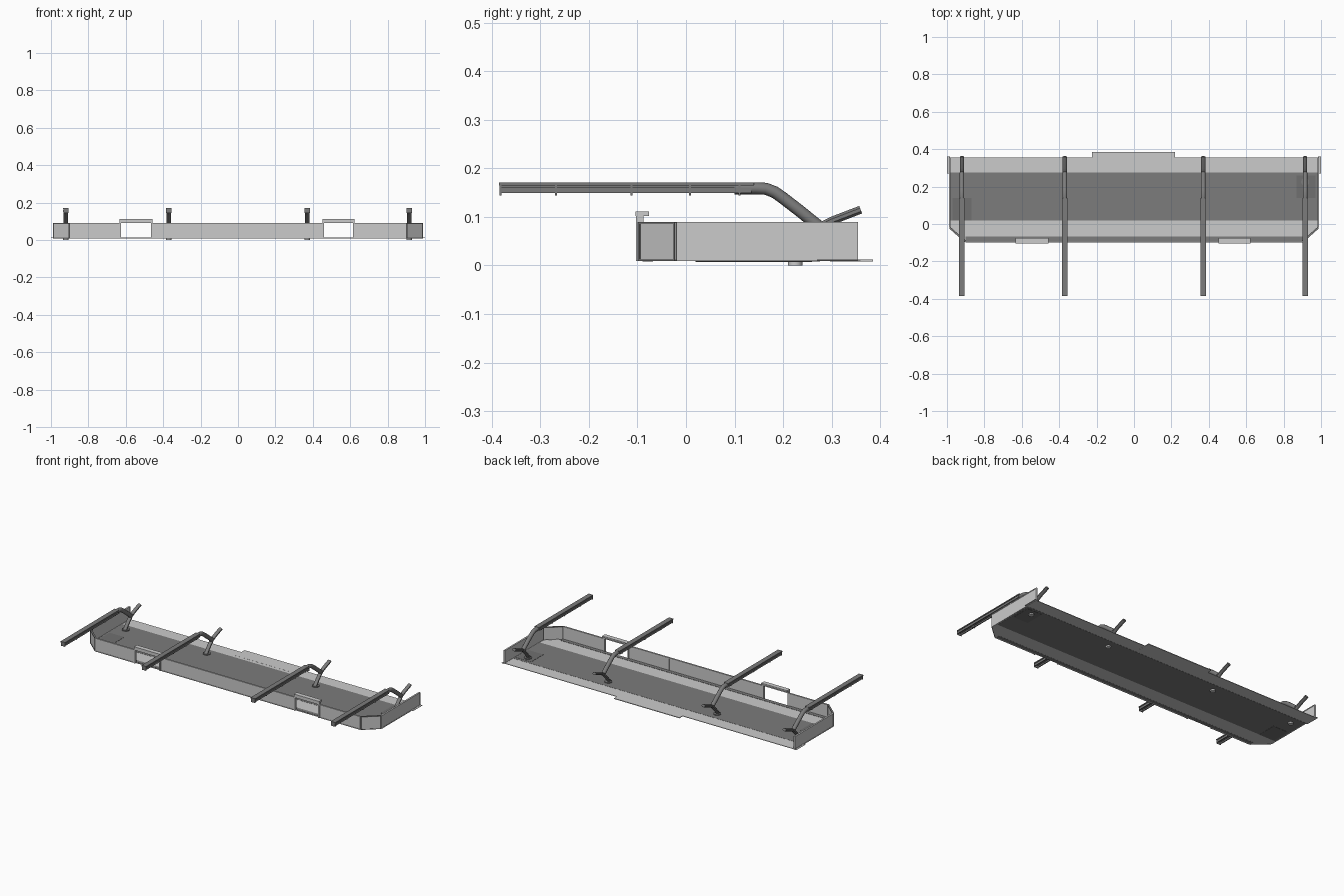
import bpy, bmesh, math
from mathutils import Vector, Matrix

if "Cube" in bpy.data.objects:
    bpy.data.objects.remove(bpy.data.objects["Cube"])


def paint(name, v):
    m = bpy.data.materials.new(name)
    m.diffuse_color = (v, v, v, 1)
    m.use_nodes = True
    m.node_tree.nodes["Principled BSDF"].inputs["Base Color"].default_value = m.diffuse_color
    return m


DARK = paint("dark_metal", 0.2)
HATCH = paint("hatch_metal", 0.16)


def finish(bm, name, smooth=False, mat=None):
    bmesh.ops.recalc_face_normals(bm, faces=bm.faces)
    me = bpy.data.meshes.new(name)
    bm.to_mesh(me)
    bm.free()
    if mat:
        me.materials.append(mat)
    ob = bpy.data.objects.new(name, me)
    bpy.context.collection.objects.link(ob)
    if smooth:
        bpy.context.view_layer.objects.active = ob
        ob.select_set(True)
        bpy.ops.object.shade_smooth_by_angle(angle=math.radians(40))
        ob.select_set(False)
    return ob


def add_box(bm, x0, x1, y0, y1, z0, z1):
    m = Matrix.Translation(((x0 + x1) / 2, (y0 + y1) / 2, (z0 + z1) / 2))
    m = m @ Matrix.Diagonal((x1 - x0, y1 - y0, z1 - z0, 1))
    bmesh.ops.create_cube(bm, size=1, matrix=m)


def box(name, *dims, mat=None):
    bm = bmesh.new()
    add_box(bm, *dims)
    return finish(bm, name, mat=mat)


def prism(name, outline, z0, z1):
    bm = bmesh.new()
    f = bm.faces.new([bm.verts.new((x, y, z0)) for x, y in outline])
    ext = bmesh.ops.extrude_face_region(bm, geom=[f])
    vs = [g for g in ext["geom"] if isinstance(g, bmesh.types.BMVert)]
    bmesh.ops.translate(bm, verts=vs, vec=(0, 0, z1 - z0))
    return finish(bm, name)


def bar(bm, p, q, z0, z1, t):
    """Upright slab of thickness t running from p to q in plan."""
    p, q = Vector(p), Vector(q)
    d, c = q - p, (p + q) / 2
    m = Matrix.Translation((c.x, c.y, (z0 + z1) / 2))
    m = m @ Matrix.Rotation(math.atan2(d.y, d.x), 4, "Z")
    m = m @ Matrix.Diagonal((d.length, t, z1 - z0, 1))
    bmesh.ops.create_cube(bm, size=1, matrix=m)


def sweep(name, x, path, rx, rz, sides=10):
    """Tube following (y, z) points in the plane of constant x."""
    bm = bmesh.new()
    pts = [Vector((0, y, z)) for y, z in path]
    rings = []
    for i, p in enumerate(pts):
        t = (pts[min(i + 1, len(pts) - 1)] - pts[max(i - 1, 0)]).normalized()
        n = Vector((0, -t.z, t.y))
        ring = []
        for k in range(sides):
            a = 2 * math.pi * (k + 0.5) / sides
            ring.append(bm.verts.new(p + n * math.sin(a) * rz + Vector((x + math.cos(a) * rx, 0, 0))))
        rings.append(ring)
    for a, b in zip(rings, rings[1:]):
        for k in range(sides):
            j = (k + 1) % sides
            bm.faces.new((a[k], a[j], b[j], b[k]))
    bm.faces.new(rings[0])
    bm.faces.new(rings[-1])
    return finish(bm, name, smooth=True, mat=DARK)


# Floor deck with chamfered front corners, and the dark centre panel through it
plan = [(-0.985, 0.355), (-0.985, -0.02), (-0.9, -0.095),
        (0.9, -0.095), (0.985, -0.02), (0.985, 0.355)]
prism("floor_deck", plan, 0.009, 0.012)
box("deck_centre", -0.983, 0.983, 0.02, 0.276, 0.0082, 0.0128, mat=DARK)

# Access plates set in the floor
for name, x0, x1, y0, y1 in (("left_hatch", -0.97, -0.87, 0.02, 0.14),
                             ("right_hatch", 0.87, 0.97, 0.14, 0.26)):
    box(name, x0, x1, y0, y1, 0.0072, 0.0138, mat=HATCH)

# Boarding flap on the back edge
box("rear_flap", -0.225, 0.22, 0.297, 0.385, 0.0085, 0.0125)

# Framed wall panels; the front is split by two openings
front = [-0.9, -0.63, -0.46, 0.455, 0.62, 0.9]
runs = [(plan[0], plan[1]), (plan[1], plan[2])]
runs += [((front[i], -0.095), (front[i + 1], -0.095)) for i in (0, 2, 4)]
runs += [(plan[3], plan[4]), (plan[4], plan[5])]
for i, (p, q) in enumerate(runs):
    bm = bmesh.new()
    bar(bm, p, q, 0.012, 0.088, 0.006)
    finish(bm, f"wall_panel_{i}")
    bm = bmesh.new()
    bar(bm, p, q, 0.085, 0.09, 0.01)
    bar(bm, p, q, 0.009, 0.013, 0.01)
    d = (Vector(q) - Vector(p)).normalized() * 0.005
    bar(bm, p, Vector(p) + d, 0.009, 0.09, 0.01)
    bar(bm, Vector(q) - d, q, 0.009, 0.09, 0.01)
    finish(bm, f"wall_frame_{i}", mat=DARK if i in (1, 5) else None)

# Dark ledge inside the foot of the front wall
box("front_ledge", -0.9, 0.9, -0.09, -0.068, 0.0085, 0.0135, mat=DARK)

# Thin posts dividing the long middle panel
for i, x in enumerate((-0.2, 0.18)):
    box(f"wall_post_{i}", x - 0.002, x + 0.002, -0.1, -0.09, 0.012, 0.086)

# Raised frames over the front openings
for i, (x0, x1) in enumerate(((-0.63, -0.46), (0.455, 0.62))):
    bm = bmesh.new()
    add_box(bm, x0, x1, -0.103, -0.088, 0.09, 0.102)
    add_box(bm, x0 - 0.003, x1 + 0.003, -0.104, -0.076, 0.102, 0.111)
    for x in (x0, x1):
        add_box(bm, x - 0.004, x + 0.004, -0.103, -0.088, 0.009, 0.104)
    finish(bm, f"opening_frame_{i}")

# Narrow flanges at the back of both end walls
for side, s in (("left", -1), ("right", 1)):
    box(f"{side}_flange", *sorted((s * 0.985, s * 1.0)), 0.27, 0.36, 0.01, 0.012)

# Four overhead arms on curved struts
bend = [(0.1, 0.159), (0.145, 0.159), (0.165, 0.158), (0.183, 0.151),
        (0.2, 0.139), (0.235, 0.112), (0.272, 0.082)]
strut = [(0.215, 0.012), (0.245, 0.048), (0.275, 0.079), (0.3, 0.092), (0.36, 0.115)]
for i, x in enumerate((-0.92, -0.37, 0.37, 0.915)):
    bm = bmesh.new()
    add_box(bm, x - 0.015, x + 0.015, -0.385, 0.14, 0.165, 0.171)
    add_box(bm, x - 0.011, x + 0.011, -0.38, 0.135, 0.157, 0.166)
    for s in (-1, 1):
        add_box(bm, x + s * 0.012 - 0.003, x + s * 0.012 + 0.003, -0.38, 0.135, 0.149, 0.161)
    for y in (-0.382, -0.268, -0.112, 0.008, 0.11):
        add_box(bm, x - 0.014, x + 0.014, y - 0.002, y + 0.002, 0.144, 0.168)
    finish(bm, f"arm_rail_{i}", mat=DARK)
    sweep(f"arm_bend_{i}", x, bend, 0.013, 0.0125)
    sweep(f"arm_strut_{i}", x, strut, 0.012, 0.009, 8)
    # Floor bolt and foot
    for part, r, z0, z1, mat in (("bolt", 0.015, 0.0, 0.01, None), ("foot", 0.022, 0.012, 0.018, DARK)):
        bm = bmesh.new()
        bmesh.ops.create_cone(bm, cap_ends=True, segments=12, radius1=r, radius2=r, depth=z1 - z0,
                              matrix=Matrix.Translation((x, 0.225, (z0 + z1) / 2)))
        finish(bm, f"arm_{part}_{i}", smooth=True, mat=mat)
